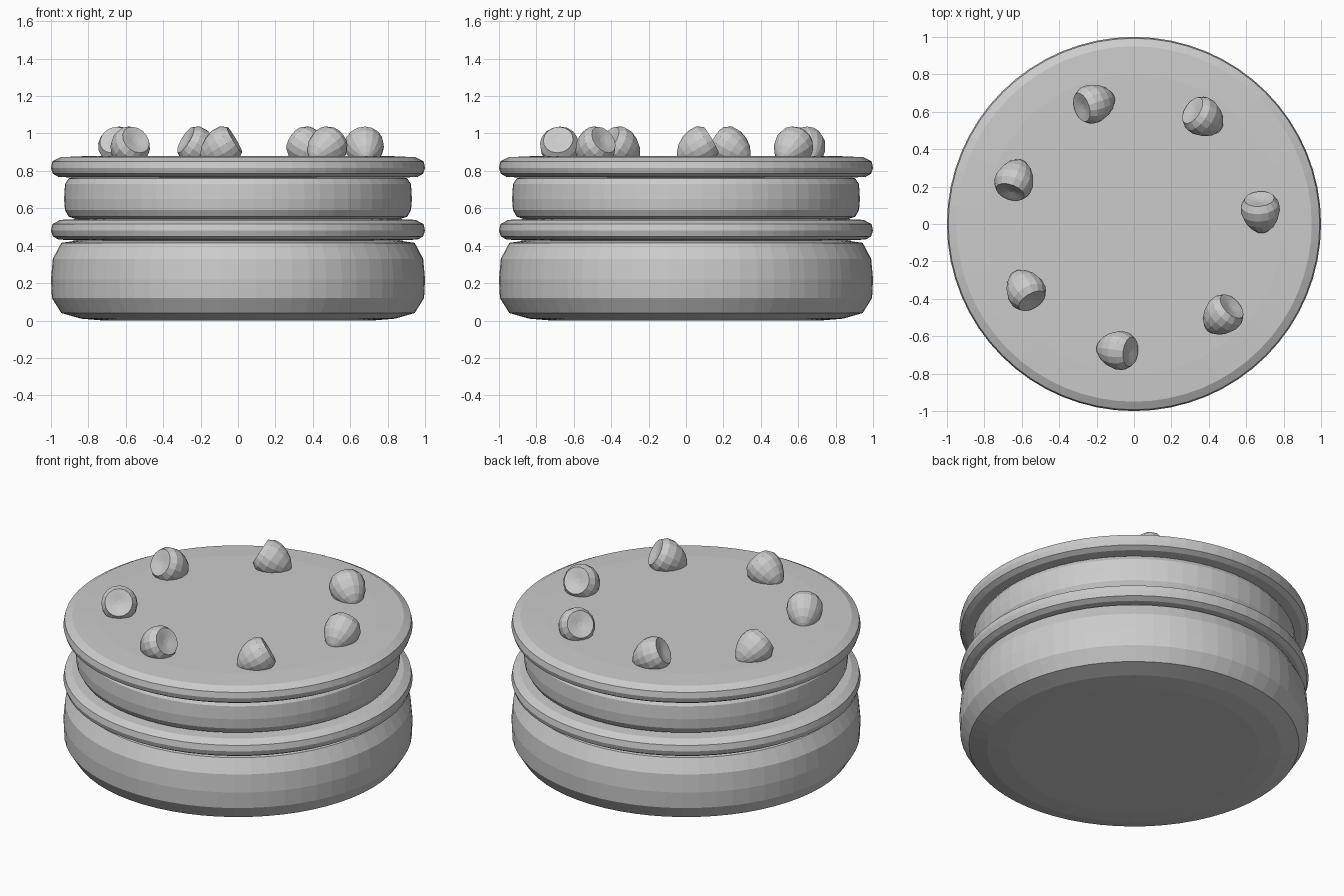
import bpy
import math
from mathutils import Vector

if "Cube" in bpy.data.objects:
    bpy.data.objects.remove(bpy.data.objects["Cube"], do_unlink=True)

grey = bpy.data.materials.new("plain grey")
grey.use_nodes = True
grey.diffuse_color = (0.6, 0.6, 0.6, 1)
grey.node_tree.nodes["Principled BSDF"].inputs["Base Color"].default_value = (0.6, 0.6, 0.6, 1)


def lathe(name, profile, segments):
    """Spin (radius, height) points, listed upwards, into a closed solid."""
    verts, faces = [], []
    for r, z in profile:
        for i in range(segments):
            a = math.tau * i / segments
            verts.append((r * math.cos(a), r * math.sin(a), z))
    for k in range(len(profile) - 1):
        for i in range(segments):
            a, b = k * segments + i, k * segments + (i + 1) % segments
            faces.append((a, b, b + segments, a + segments))
    faces.append(tuple(reversed(range(segments))))
    faces.append(tuple(range(len(verts) - segments, len(verts))))
    mesh = bpy.data.meshes.new(name)
    mesh.from_pydata(verts, [], faces)
    mesh.materials.append(grey)
    obj = bpy.data.objects.new(name, mesh)
    bpy.context.collection.objects.link(obj)
    return obj


# Sponge layers
lathe("lower_sponge", [(0.72, 0), (0.84, 0.01), (0.945, 0.04), (0.995, 0.12),
                       (1.0, 0.22), (0.99, 0.33), (0.945, 0.415), (0.84, 0.43)], 64)
lathe("upper_sponge", [(0.86, 0.54), (0.905, 0.555), (0.925, 0.59), (0.93, 0.65),
                       (0.925, 0.73), (0.905, 0.76), (0.86, 0.77)], 64)

# Cream layers share one rounded rim
rim = [(0.8, 0), (0.96, 0.008), (0.99, 0.025), (1.0, 0.055),
       (0.993, 0.09), (0.95, 0.113), (0.8, 0.12)]
for name, base in (("middle_cream", 0.425), ("top_cream", 0.76)):
    lathe(name, [(r, base + z) for r, z in rim], 64)

# Ring of berries lying on the top, each leaning along the ring
berry = [(0.012, -0.125), (0.035, -0.112), (0.065, -0.085), (0.09, -0.045),
         (0.104, 0), (0.102, 0.045), (0.08, 0.08), (0.06, 0.077), (0.015, 0.068)]
count, lean = 7, math.radians(30)
for i in range(count):
    a = math.radians(5.5) + math.tau * i / count
    axis = Vector((-math.sin(a) * math.cos(lean), math.cos(a) * math.cos(lean), math.sin(lean)))
    obj = lathe(f"berry_{i + 1}", berry, 16)
    obj.location = (0.68 * math.cos(a), 0.68 * math.sin(a), 0.926)
    obj.rotation_euler = axis.to_track_quat("Z", "Y").to_euler()
